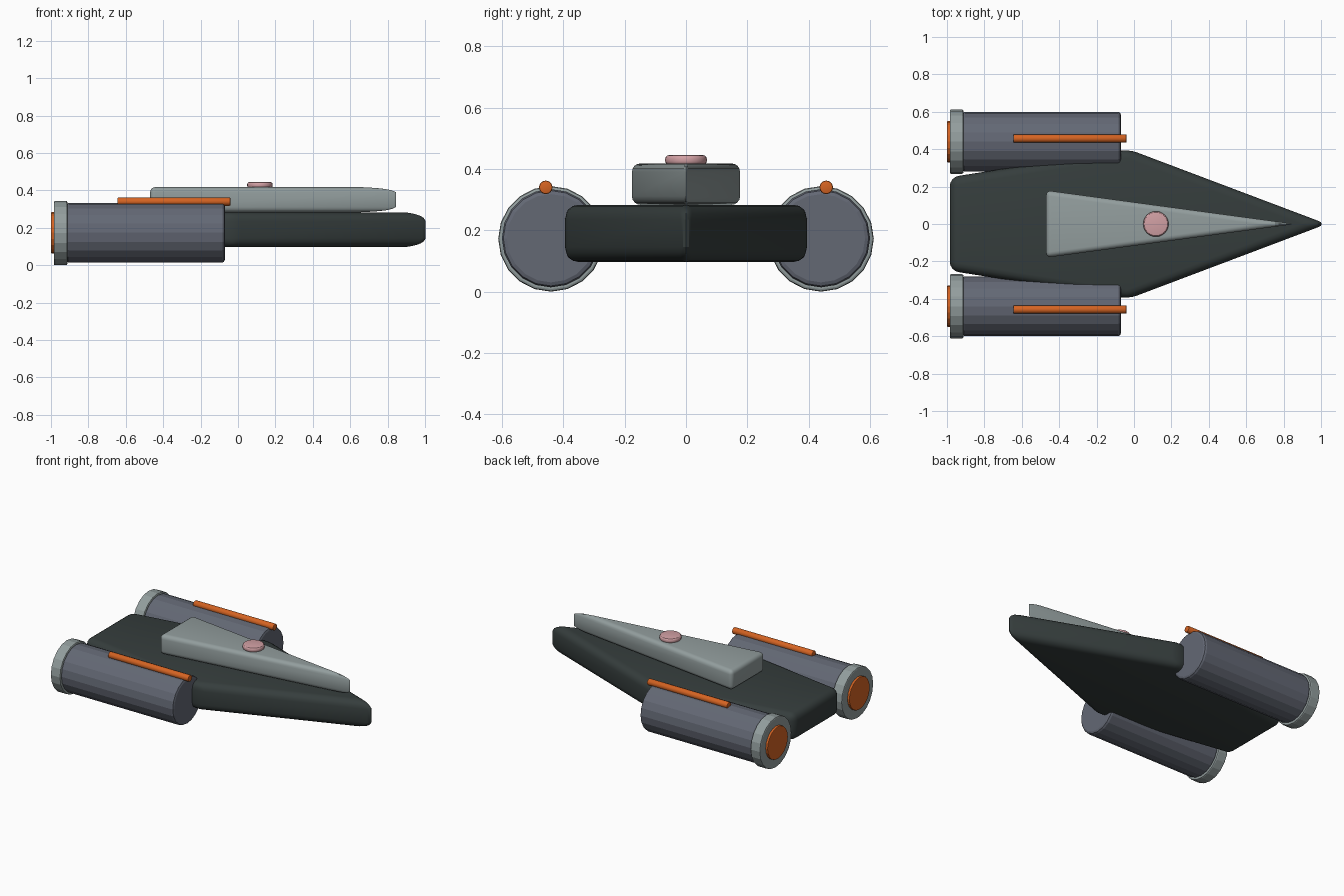
import bpy, bmesh, math
from mathutils import Matrix

if "Cube" in bpy.data.objects:
    bpy.data.objects.remove(bpy.data.objects["Cube"])


def material(name, rgb):
    m = bpy.data.materials.new(name)
    m.diffuse_color = (*rgb, 1)
    m.use_nodes = True
    m.node_tree.nodes["Principled BSDF"].inputs["Base Color"].default_value = m.diffuse_color
    return m


DARK = material("dark_hull", (0.036, 0.047, 0.046))
GREY = material("light_grey", (0.29, 0.34, 0.34))
SLATE = material("slate", (0.125, 0.138, 0.175))
ORANGE = material("orange", (0.66, 0.125, 0.016))
PINK = material("pink", (0.64, 0.35, 0.37))


def finish(bm, name, mat, bevel, segments, smooth):
    """Round the hard edges and add the part to the scene."""
    bmesh.ops.recalc_face_normals(bm, faces=bm.faces[:])
    edges = [e for e in bm.edges if e.calc_face_angle(0) > math.radians(45)]
    edges += [e for e in bm.edges if smooth < 0 and e not in edges
              and abs(e.verts[0].co.z - e.verts[1].co.z) > 0.05]
    bmesh.ops.bevel(bm, geom=edges, offset=bevel, offset_type='OFFSET',
                    segments=segments, profile=0.5, affect='EDGES', clamp_overlap=True)
    me = bpy.data.meshes.new(name)
    bm.to_mesh(me)
    bm.free()
    me.materials.append(mat)
    ob = bpy.data.objects.new(name, me)
    bpy.context.collection.objects.link(ob)
    if smooth:
        bpy.ops.object.select_all(action='DESELECT')
        ob.select_set(True)
        bpy.context.view_layer.objects.active = ob
        bpy.ops.object.shade_smooth_by_angle(angle=math.radians(30))
    return ob


def slab(name, outline, z0, z1, mat, bevel):
    """Extruded plan outline with rounded edges."""
    bm = bmesh.new()
    low = [bm.verts.new((x, y, z0)) for x, y in outline]
    high = [bm.verts.new((x, y, z1)) for x, y in outline]
    bm.faces.new(low[::-1])
    bm.faces.new(high)
    n = len(outline)
    for i in range(n):
        j = (i + 1) % n
        bm.faces.new((low[i], low[j], high[j], high[i]))
    return finish(bm, name, mat, bevel, 4, -1)


def drum(name, start, end, y, z, radius, mat, bevel, sides=20, smooth=0):
    """Cylinder lying along x."""
    bm = bmesh.new()
    place = Matrix.Translation(((start + end) / 2, y, z)) @ Matrix.Rotation(math.pi / 2, 4, 'Y')
    bmesh.ops.create_cone(bm, cap_ends=True, segments=sides, radius1=radius,
                          radius2=radius, depth=end - start, matrix=place)
    return finish(bm, name, mat, bevel, 2, smooth)


# Arrow-shaped hull and wedge cabin
slab("hull", [(1.03, 0), (-0.03, 0.40), (-0.985, 0.25), (-0.985, -0.25), (-0.03, -0.40)],
     0.097, 0.283, DARK, 0.048)
slab("cabin", [(0.861, 0), (-0.47, 0.18), (-0.47, -0.18)], 0.283, 0.418, GREY, 0.028)

# Round dome light on the cabin
bm = bmesh.new()
bmesh.ops.create_cone(bm, cap_ends=True, segments=24, radius1=0.068, radius2=0.068,
                      depth=0.032, matrix=Matrix.Translation((0.117, 0, 0.429)))
finish(bm, "roof_light", PINK, 0.012, 3, 1)

# Engines on both sides
for side, s in (("left", 1), ("right", -1)):
    y = 0.44 * s
    drum(side + "_engine", -0.92, -0.07, y, 0.174, 0.16, SLATE, 0.016)
    drum(side + "_exhaust_ring", -0.985, -0.912, y, 0.172, 0.172, GREY, 0.008)
    drum(side + "_exhaust_glow", -1.0, -0.975, y, 0.174, 0.11, ORANGE, 0.004)
    drum(side + "_engine_rod", -0.645, -0.04, 0.457 * s, 0.34, 0.022, ORANGE, 0.005, 16, 1)
